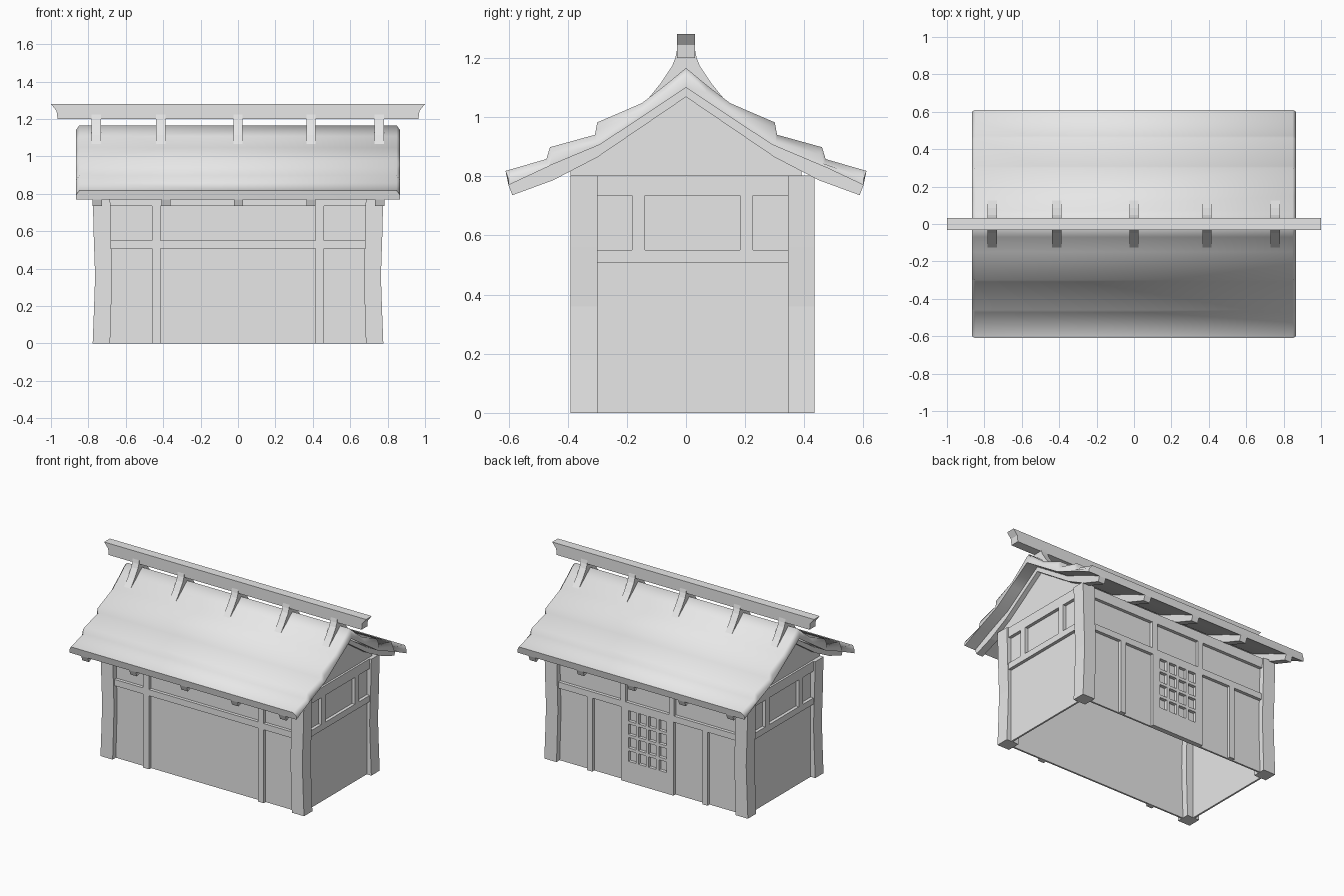
import bpy, bmesh

cube = bpy.data.objects.get("Cube")
if cube:
    bpy.data.objects.remove(cube, do_unlink=True)

grey = bpy.data.materials.new("plain_grey")
grey.use_nodes = True
grey.diffuse_color = (0.8, 0.8, 0.8, 1)
grey.node_tree.nodes["Principled BSDF"].inputs["Base Color"].default_value = (0.8, 0.8, 0.8, 1)


def finish(name, bm, smooth=None):
    bmesh.ops.recalc_face_normals(bm, faces=bm.faces[:])
    me = bpy.data.meshes.new(name)
    bm.to_mesh(me)
    bm.free()
    me.materials.append(grey)
    if smooth:
        me.shade_smooth()
        me.set_sharp_from_angle(angle=smooth)
    ob = bpy.data.objects.new(name, me)
    bpy.context.collection.objects.link(ob)
    return ob


def loft(bm, rings):
    """Skin a list of equal point rings and cap both ends."""
    vs = [[bm.verts.new(p) for p in ring] for ring in rings]
    n = len(vs[0])
    for a, b in zip(vs, vs[1:]):
        for i in range(n):
            j = (i + 1) % n
            bm.faces.new((a[i], a[j], b[j], b[i]))
    bm.faces.new(vs[0])
    bm.faces.new(vs[-1])


def ring(x, profile):
    return [(x, y, z) for y, z in profile]


def boxes(name, items):
    bm = bmesh.new()
    for (x0, x1), (y0, y1), (z0, z1) in items:
        loft(bm, [[(x0, y0, z), (x1, y0, z), (x1, y1, z), (x0, y1, z)] for z in (z0, z1)])
    return finish(name, bm)


def mirrored(half):
    """Profile running from -y to +y out of points from the middle outwards."""
    return [(-y, z) for y, z in reversed(half) if y > 0] + half


FRONT, BACK, SIDE = -0.39, 0.435, 0.777   # outer faces of the frame
TOP, RAIL0, RAIL1, HEAD = 0.803, 0.507, 0.55, 0.735
WF, WB, WS = FRONT + 0.035, BACK - 0.035, SIDE - 0.035   # wall planes
BF, BB, BS = WF - 0.022, WB + 0.022, WS + 0.022          # timber faces
T = 0.012

# Thin walls, open underneath
boxes("walls", [((-WS, WS), (WF, WF + T), (0, TOP)),
                ((-WS, WS), (WB - T, WB), (0, TOP)),
                ((-WS, -WS + T), (WF, WB), (0, TOP)),
                ((WS - T, WS), (WF, WB), (0, TOP))])

# Slightly bowed corner posts
for sx, side in ((-1, "right"), (1, "left")):
    for y0, y1, end in ((FRONT, FRONT + 0.091, "front"), (BACK - 0.091, BACK, "back")):
        bm = bmesh.new()
        rings = []
        for z, d in ((0, 0), (0.18, 0.007), (0.36, 0.013), (0.56, 0.006), (TOP, 0)):
            a, b = sx * (SIDE - d), sx * (SIDE - 0.093 - d * 0.8)
            rings.append([(a, y0, z), (b, y0, z), (b, y1, z), (a, y1, z)])
        loft(bm, rings)
        finish(f"{side}_{end}_post", bm)

# Front timbers
front = (BF, WF)
boxes("front_timbers", [((-0.7, 0.7), front, (HEAD, TOP)),
                        ((-0.7, 0.7), front, (RAIL0, RAIL1)),
                        ((-0.46, -0.415), front, (0, HEAD)),
                        ((0.415, 0.46), front, (0, HEAD))])

# Back timbers
back = (WB, BB)
items = [((-0.7, 0.7), back, (HEAD, TOP))]
for s in (-1, 1):
    for x0, x1, z0, z1 in ((0.2, 0.7, RAIL0, RAIL1), (0.42, 0.46, 0, RAIL0),
                           (0.165, 0.205, RAIL1, HEAD)):
        items.append((tuple(sorted((s * x0, s * x1))), back, (z0, z1)))
boxes("back_timbers", items)

# Back door with a four by four grid of recessed panes
x0, z0, px, pz, bar = -0.155, 0.135, 0.0775, 0.0925, 0.02
x1, z1 = x0 + 4 * px, z0 + 4 * pz
items = [((-0.2, x0 + bar / 2), back, (0, RAIL1)),
         ((x1 - bar / 2, 0.2), back, (0, RAIL1)),
         ((x0, x1), back, (0, z0 + bar / 2)),
         ((x0, x1), back, (z1 - bar / 2, RAIL1))]
for i in range(1, 4):
    cx, cz = x0 + i * px, z0 + i * pz
    items.append(((cx - bar / 2, cx + bar / 2), back, (z0, z1)))
    items.append(((x0, x1), back, (cz - bar / 2, cz + bar / 2)))
boxes("lattice_door", items)

# End wall timbers
for s, side in ((-1, "right"), (1, "left")):
    sx = tuple(sorted((s * WS, s * BS)))
    span = (FRONT + 0.08, BACK - 0.08)
    boxes(side + "_end_timbers", [(sx, span, (HEAD, TOP)), (sx, span, (RAIL0, RAIL1)),
                                  (sx, (-0.183, -0.139), (RAIL1, HEAD)),
                                  (sx, (0.183, 0.227), (RAIL1, HEAD))])

# Roof profiles, from the ridge outwards
top = [(0, 1.166), (0.07, 1.108), (0.149, 1.047), (0.30, 0.982), (0.308, 0.94),
       (0.46, 0.898), (0.472, 0.858), (0.61, 0.818)]
under = [(0, 1.10), (0.15, 1.0), (0.29, 0.907), (0.46, 0.836), (0.60, 0.77)]
low = [(0, 1.068), (0.15, 0.966), (0.30, 0.864), (0.45, 0.786), (0.587, 0.736)]

# Gable walls
for s, side in ((-1, "right"), (1, "left")):
    bm = bmesh.new()
    gable = [(-0.39, 0.79)] + mirrored([(0, 1.09), (0.29, 0.89), (0.39, 0.845)]) + [(0.39, 0.79)]
    loft(bm, [ring(s * (WS - T), gable), ring(s * (WS + 0.008), gable)])
    finish(side + "_gable", bm)

# Rafters under the thatch
rafter = mirrored(under) + mirrored(low)[::-1]
bm = bmesh.new()
for x in (-0.752, -0.385, 0.003, 0.39, 0.757):
    loft(bm, [ring(x - 0.025, rafter), ring(x + 0.025, rafter)])
finish("rafters", bm)

# Stepped thatch with softened ends
outer = mirrored(top) + mirrored(under)[::-1]
inner = mirrored([(y * 0.985, z - 0.025) for y, z in top]) + mirrored(under)[::-1]
bm = bmesh.new()
loft(bm, [ring(-0.866, inner), ring(-0.848, outer), ring(0.848, outer), ring(0.866, inner)])
finish("thatch_roof", bm, smooth=1.2)

# Ridge beam with flared ends
bm = bmesh.new()
shape = [(-0.965, 1.2), (0.965, 1.2), (0.97, 1.243), (1, 1.28), (-1, 1.28), (-0.97, 1.243)]
loft(bm, [[(x, y, z) for x, z in shape] for y in (-0.031, 0.031)])
finish("ridge_beam", bm)

# Saddles holding the ridge beam
saddle = [(0.03, 1.23), (0.036, 1.2), (0.047, 1.172), (0.085, 1.115), (0.128, 1.062)]
profile = [(-y, z) for y, z in saddle[::-1]] + saddle + [(0, 1.12)]
bm = bmesh.new()
for x in (-0.757, -0.413, 0, 0.39, 0.755):
    loft(bm, [ring(x - 0.025, profile), ring(x + 0.025, profile)])
finish("ridge_saddles", bm)
